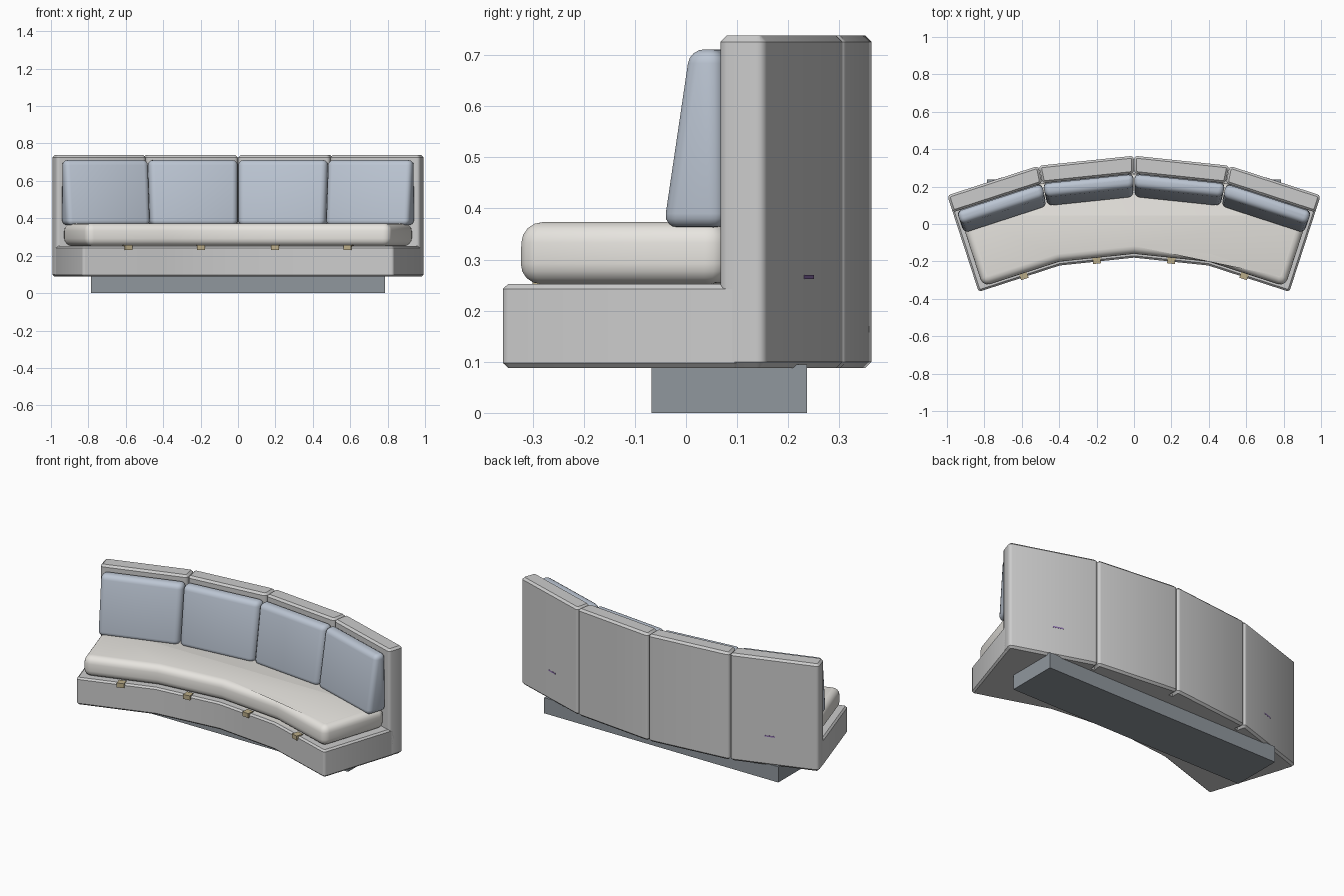
import bpy, bmesh, math
from mathutils import Vector

if "Cube" in bpy.data.objects:
    bpy.data.objects.remove(bpy.data.objects["Cube"])

R, STEP, N = 2.454, math.radians(12), 4          # outer arc radius, angle per section
APO, HALF = R * math.cos(STEP / 2), R * math.sin(STEP / 2)
CY = 0.365 - R                                   # arc centre on y


def local(i, u, d):
    """Point in section i: u along the section, d inward from the outer face."""
    a = (i - 1.5) * STEP
    r = APO - d
    return (math.sin(a) * r + math.cos(a) * u, CY + math.cos(a) * r - math.sin(a) * u)


def side(i, d, gap=0.0, end=0.0):
    """Left and right points of section i: mitred joints, square outer ends."""
    mitre = (APO - d) * math.tan(STEP / 2) - gap
    left = HALF - end if i == 0 else mitre
    right = HALF - end if i == N - 1 else mitre
    return [local(i, -left, d), local(i, right, d)]


def section(i, d0, d1, gap, end):
    return side(i, d0, gap, end) + side(i, d1, gap, end)[::-1]


def sweep(d0, d1, end):
    def line(d):
        return [side(i, d, 0, end)[0] for i in range(N)] + [side(N - 1, d, 0, end)[1]]
    return line(d0) + line(d1)[::-1]


def material(name, rgb):
    m = bpy.data.materials.new(name)
    m.diffuse_color = (*rgb, 1)
    m.use_nodes = True
    m.node_tree.nodes["Principled BSDF"].inputs["Base Color"].default_value = m.diffuse_color
    return m


def prism(name, low, high, z0, z1, rv=0.0, rh=0.0, seg=1, mat=None):
    """Loft between two outlines, rounding upright edges by rv and rims by rh."""
    bm = bmesh.new()
    lo = [bm.verts.new((x, y, z0)) for x, y in low]
    hi = [bm.verts.new((x, y, z1)) for x, y in high]
    n = len(lo)
    bm.faces.new(lo[::-1])
    bm.faces.new(hi)
    for k in range(n):
        j = (k + 1) % n
        bm.faces.new((lo[k], lo[j], hi[j], hi[k]))
    bmesh.ops.recalc_face_normals(bm, faces=bm.faces)
    if rv:
        uprights = [e for e in bm.edges if abs(e.verts[0].co.z - e.verts[1].co.z) > 1e-4
                    and e.calc_face_angle(0) > 0.4]
        bmesh.ops.bevel(bm, geom=uprights, offset=rv, segments=3, profile=0.5, affect='EDGES')
    if rh:
        rims = [e for e in bm.edges if abs(e.verts[0].co.z - e.verts[1].co.z) < 1e-4]
        bmesh.ops.bevel(bm, geom=rims, offset=rh, segments=seg, profile=0.5, affect='EDGES')
    bmesh.ops.recalc_face_normals(bm, faces=bm.faces)
    me = bpy.data.meshes.new(name)
    bm.to_mesh(me)
    bm.free()
    ob = bpy.data.objects.new(name, me)
    bpy.context.collection.objects.link(ob)
    if mat:
        me.materials.append(mat)
    bpy.ops.object.select_all(action='DESELECT')
    ob.select_set(True)
    bpy.context.view_layer.objects.active = ob
    bpy.ops.object.shade_smooth_by_angle(angle=math.radians(35))
    return ob


def tab(name, i, u, d0, d1, width, z0, z1, mat):
    w = width / 2
    pts = [local(i, u - w, d0), local(i, u + w, d0), local(i, u + w, d1), local(i, u - w, d1)]
    prism(name, pts, pts, z0, z1, mat=mat)


cream = material("cream_fabric", (0.80, 0.78, 0.74))
blue = material("blue_fabric", (0.50, 0.56, 0.65))
dark = material("plinth_grey", (0.28, 0.31, 0.34))
brass = material("clip_brass", (0.50, 0.42, 0.25))
purple = material("tag_purple", (0.25, 0.15, 0.40))

# Plinth
box = [(-0.785, -0.067), (0.785, -0.067), (0.785, 0.237), (-0.785, 0.237)]
prism("plinth", box, box, 0.0, 0.095, mat=dark)

# Curved base
outline = sweep(0.05, 0.542, 0.0)
prism("base", outline, outline, 0.088, 0.252, rv=0.015, rh=0.01)

# Seat cushion, rounded all round and slightly narrower underneath
prism("seat_cushion", sweep(0.095, 0.523, 0.03), sweep(0.095, 0.52, 0.03),
      0.252, 0.373, rv=0.04, rh=0.04, seg=4, mat=cream)

for i in range(N):
    # Backrest panel
    panel = section(i, 0.0, 0.095, 0.001, 0.0)
    prism(f"backrest_{i + 1}", panel, panel, 0.088, 0.738, rv=0.018, rh=0.012)
    # Leaning back cushion
    prism(f"back_cushion_{i + 1}", section(i, 0.093, 0.222, 0.002, 0.022),
          section(i, 0.098, 0.168, 0.002, 0.022), 0.363, 0.711,
          rv=0.028, rh=0.027, seg=4, mat=blue)
    # Front clip
    tab(f"front_clip_{i + 1}", i, 0.0, 0.51, 0.553, 0.042, 0.23, 0.257, brass)

# Small tags on the outer back panels
for i, u in ((0, 0.025), (N - 1, -0.025)):
    tab(f"back_tag_{i + 1}", i, u, -0.001, 0.01, 0.06, 0.262, 0.27, purple)
